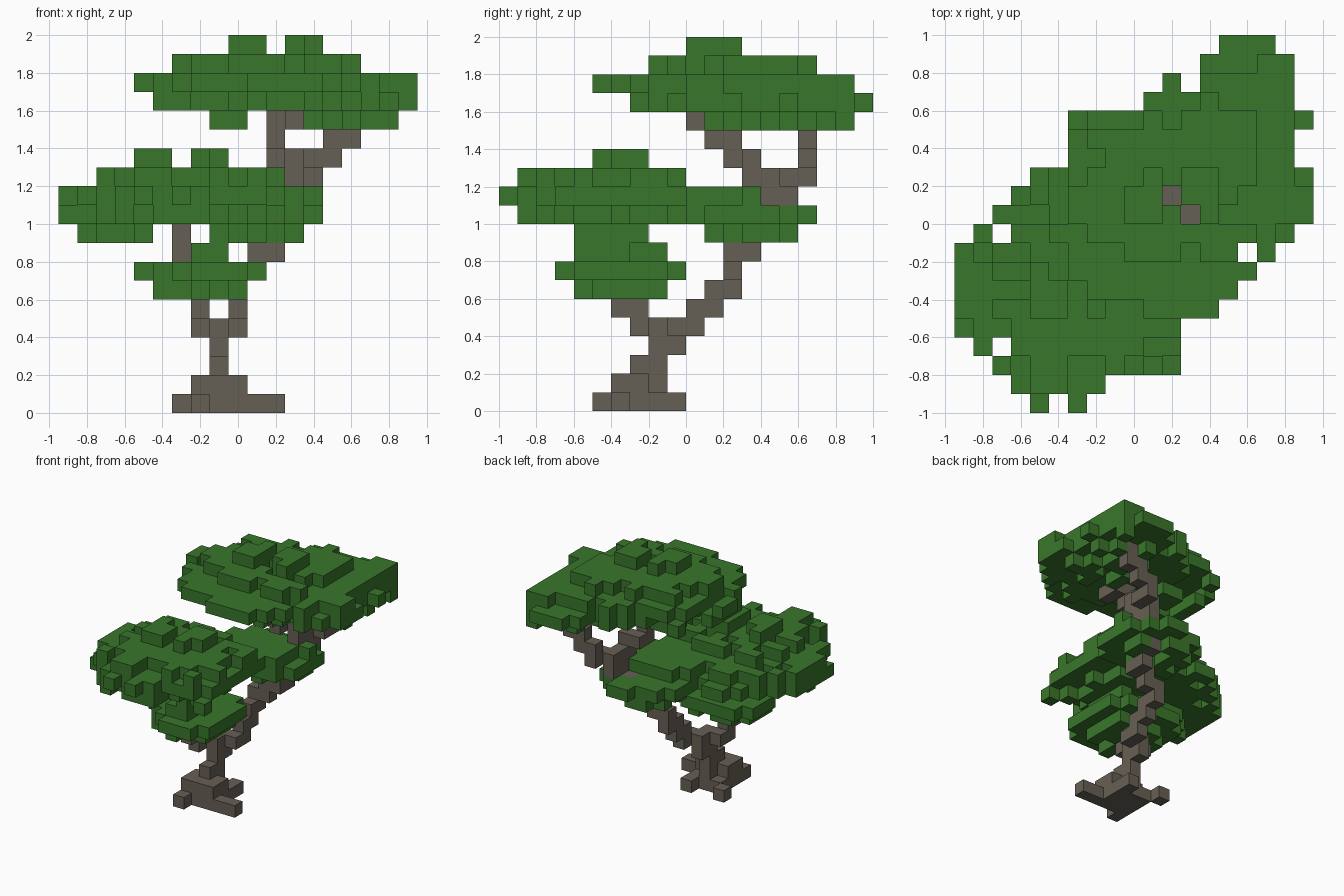
import bpy, bmesh, math, random
from mathutils import Vector, noise

random.seed(7)
S = 0.1  # block size
cube = bpy.data.objects.get("Cube")
if cube:
    bpy.data.objects.remove(cube)


def material(name, color):
    m = bpy.data.materials.new(name)
    m.use_nodes = True
    m.diffuse_color = color
    m.node_tree.nodes["Principled BSDF"].inputs["Base Color"].default_value = color
    return m


bark = material("bark brown", (0.134, 0.115, 0.089, 1))
leaf = material("leaf green", (0.041, 0.180, 0.024, 1))


def centre(i, j):
    return -0.9 + S * i, -0.95 + S * j


def path(points):
    """Staircase of blocks through the waypoints: sideways first, then up."""
    cells = {points[0]}
    p = list(points[0])
    for q in points[1:]:
        for axis in range(3):
            while p[axis] != q[axis]:
                p[axis] += 1 if q[axis] > p[axis] else -1
                cells.add(tuple(p))
    return cells


def box(k, i0, i1, j0, j1):
    return {(i, j, k) for i in range(i0, i1 + 1) for j in range(j0, j1 + 1)}


def radius(i, j, mid, a, b):
    """Squared distance in an ellipse, long axis along the x = y diagonal."""
    x, y = centre(i, j)
    dx, dy = x - mid[0], y - mid[1]
    return ((dx + dy) / a) ** 2 / 2 + ((dy - dx) / b) ** 2 / 2


# Ground plan of the whole crown: first and last cell of each row, front to back
rows = [(4, 6), (3, 7), (2, 11), (1, 11), (0, 11), (0, 13), (0, 14), (0, 15), (0, 16), (1, 17),
        (2, 18), (3, 18), (4, 18), (6, 17), (6, 17), (6, 18), (10, 17), (11, 17), (13, 17), (14, 16)]
gaps = {(5, 0), (2, 3), (15, 8), (2, 9), (12, 17)}
plan = {(i, j) for j, (a, b) in enumerate(rows) for i in range(a, b + 1)} - gaps
# Inner edges: where the upper crown starts and where the middle crown ends
upper_start = dict(zip(range(5, 13), (10, 7, 6, 6, 5, 5, 4, 4)))
middle_end = dict(zip(range(5, 13), (11, 11, 11, 11, 10, 9, 7, 5)))
upper_plan = [(i, j) for i, j in sorted(plan) if j > 4 and i >= upper_start.get(j, 0)]
middle_plan = [(i, j) for i, j in sorted(plan) if j < 13 and i <= middle_end.get(j, 11)]


def bump(i, j, seed):
    return 0.8 * noise.noise(Vector((i * 0.57, j * 0.57, seed + 0.3))) + random.uniform(-0.55, 0.55)


def crown(columns, waist, top, bottom, limits):
    """Lumpy dome: each column runs from a bumpy underside to a bumpy top.

    top and bottom hold (level, slope, middle, a, b); limits are the box of each layer.
    """
    allowed = set().union(*(box(*b) for b in limits))
    cells = set()
    for i, j in columns:
        hi = math.floor(top[0] - top[1] * radius(i, j, *top[2:]) + bump(i, j, waist))
        hi = max(hi, waist)
        lo = round(bottom[0] + bottom[1] * radius(i, j, *bottom[2:]) + 0.8 * bump(i, j, waist + 9))
        lo = min(lo, waist + 1, hi)
        column = {(i, j, k) for k in range(lo, hi + 1)} & allowed
        cells |= column or ({(i, j, waist), (i, j, waist + 1)} & allowed)
    return cells


# Wood: trunk with roots, and the branches
trunk = path([(8, 7, 0), (8, 7, 2), (8, 8, 3), (8, 9, 4), (9, 10, 5), (9, 11, 6), (9, 12, 7),
              (10, 12, 8), (11, 13, 9), (11, 14, 10), (12, 14, 11), (12, 15, 12),
              (13, 16, 13), (14, 16, 14), (15, 16, 15)])
trunk |= path([(12, 15, 12), (12, 13, 13), (11, 12, 14), (11, 11, 15), (12, 10, 15)])
trunk |= path([(8, 8, 4), (7, 7, 5), (7, 6, 6), (7, 6, 7), (6, 6, 8), (6, 6, 10)])
roots = box(1, 7, 9, 6, 7) | {(8, 8, 1)}
roots |= {(8, 6, 0), (8, 8, 0), (7, 7, 0), (9, 7, 0), (7, 6, 0), (7, 5, 0)}
roots |= {(9, 6, 0), (10, 6, 0), (11, 6, 0), (9, 8, 0), (9, 9, 0), (7, 8, 0), (6, 9, 0)}

# Upper crown: peak towards the front, underside lowest towards the back
upper = crown(upper_plan, 16,
              (18.75, 2.0, (0.2, 0.15), 0.92, 0.72), (15.3, 1.4, (0.6, 0.45), 0.85, 0.65),
              [(15, 13, 17, 10, 18), (16, 5, 18, 6, 19), (17, 4, 18, 5, 18), (18, 6, 15, 8, 16)])
upper |= box(19, 9, 10, 10, 11) | box(19, 12, 13, 11, 12) | {(13, 10, 19), (10, 12, 19)}
upper |= box(18, 9, 13, 10, 12) | box(15, 8, 9, 12, 13) | box(16, 5, 6, 9, 9)
upper = {c for c in upper if c[:2] not in ((11, 11), (12, 10))}

# Middle crown at the front, and the small crown behind it
middle = crown(middle_plan, 10,
               (12.8, 2.0, (-0.3, -0.42), 0.72, 0.72), (9.6, 1.4, (-0.5, -0.4), 0.7, 0.7),
               [(9, 1, 4, 4, 7), (10, 0, 11, 1, 12), (11, 0, 11, 0, 12), (12, 2, 11, 1, 9)])
middle |= box(13, 4, 5, 5, 6) | box(13, 7, 8, 6, 7) | {(7, 5, 13), (4, 7, 13)}
middle |= box(12, 4, 8, 5, 7) | box(9, 8, 8, 4, 7) | {(1, 5, 9), (2, 6, 9), (4, 5, 9)}

around = [(i, j) for i, j in sorted(plan) if i + j < 28 and radius(i, j, (0.12, 0.3), 0.45, 0.37) < 1]
back = crown(around, 10, (11.9, 1.6, (0.12, 0.25), 0.45, 0.4), (9.0, 1.2, (0.1, 0.35), 0.4, 0.36),
             [(9, 8, 12, 11, 15), (10, 7, 13, 10, 16), (11, 7, 13, 8, 13)])

# Low crown
around = [(i, j) for i, j in sorted(plan) if i + j > 9 and radius(i, j, (-0.2, -0.35), 0.38, 0.38) < 1]
lower = crown(around, 7, (8.7, 1.6, (-0.15, -0.35), 0.38, 0.38), (6.0, 1.1, (-0.2, -0.35), 0.38, 0.38),
              [(6, 5, 9, 4, 8), (7, 4, 10, 3, 9), (8, 7, 8, 4, 8)])

everything = trunk | roots | upper | middle | back | lower


def build(name, cells, mat):
    """Mesh only the exposed block faces."""
    bm = bmesh.new()
    for c in sorted(cells):
        x, y = centre(c[0], c[1])
        mid = Vector((x, y, (c[2] + 0.5) * S))
        for axis in range(3):
            for sign in (-1, 1):
                near = list(c)
                near[axis] += sign
                if tuple(near) in everything:
                    continue
                n, u, v = Vector(), Vector(), Vector()
                n[axis], u[(axis + 1) % 3], v[(axis + 2) % 3] = sign, sign, 1
                ring = [n - u - v, n + u - v, n + u + v, n - u + v]
                bm.faces.new([bm.verts.new(mid + r * S / 2) for r in ring])
    bmesh.ops.remove_doubles(bm, verts=bm.verts, dist=S / 100)
    mesh = bpy.data.meshes.new(name)
    bm.to_mesh(mesh)
    bm.free()
    mesh.materials.append(mat)
    bpy.context.collection.objects.link(bpy.data.objects.new(name, mesh))


used = set()
for name, cells, mat in (("trunk_and_branches", trunk, bark), ("roots", roots, bark),
                         ("upper_crown", upper, leaf), ("middle_crown", middle, leaf),
                         ("back_crown", back, leaf), ("lower_crown", lower, leaf)):
    build(name, cells - used, mat)
    used |= cells
